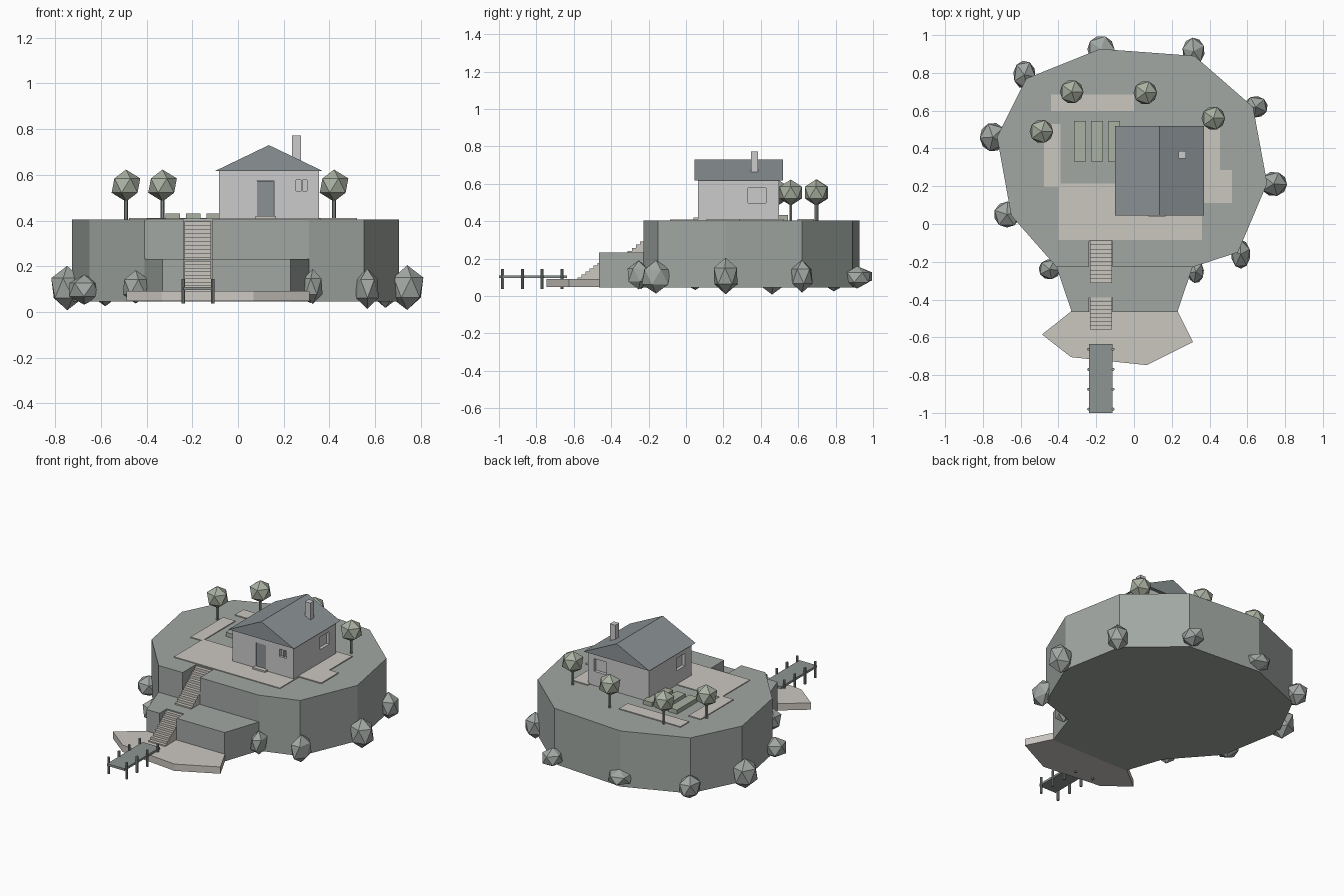
import bpy, bmesh, math
from mathutils import Vector

if "Cube" in bpy.data.objects:
    bpy.data.objects.remove(bpy.data.objects["Cube"])


def material(name, r, g, b):
    m = bpy.data.materials.new(name)
    m.diffuse_color = (r, g, b, 1)
    m.use_nodes = True
    m.node_tree.nodes["Principled BSDF"].inputs["Base Color"].default_value = m.diffuse_color
    return m


STONE = material("stone", 0.36, 0.39, 0.37)
PAVING = material("paving", 0.60, 0.57, 0.53)
SLATE = material("slate", 0.26, 0.29, 0.30)
LEAF = material("leaf", 0.40, 0.44, 0.36)
WALL = material("wall", 0.56, 0.56, 0.54)
WOOD = material("wood", 0.27, 0.30, 0.29)


def make(name, bm, mat=None):
    bmesh.ops.recalc_face_normals(bm, faces=bm.faces)
    me = bpy.data.meshes.new(name)
    bm.to_mesh(me)
    bm.free()
    ob = bpy.data.objects.new(name, me)
    bpy.context.collection.objects.link(ob)
    if mat:
        me.materials.append(mat)
    return ob


def extrude(name, pts, vec, mat=None):
    """Solid made by sweeping a closed polygon along vec."""
    bm = bmesh.new()
    f = bm.faces.new([bm.verts.new(p) for p in pts])
    r = bmesh.ops.extrude_face_region(bm, geom=[f], use_keep_orig=True)
    vs = [v for v in r["geom"] if isinstance(v, bmesh.types.BMVert)]
    bmesh.ops.translate(bm, verts=vs, vec=Vector(vec))
    return make(name, bm, mat)


def slab(name, outline, z0, z1, mat=None):
    return extrude(name, [(x, y, z0) for x, y in outline], (0, 0, z1 - z0), mat)


def box(name, x0, x1, y0, y1, z0, z1, mat=None):
    return slab(name, [(x0, y0), (x1, y0), (x1, y1), (x0, y1)], z0, z1, mat)


def cut(ob, *bounds):
    c = box("cutter", *bounds)
    c.hide_render = True
    m = ob.modifiers.new("cut", 'BOOLEAN')
    m.operation, m.solver, m.object = 'DIFFERENCE', 'EXACT', c
    bpy.context.view_layer.objects.active = ob
    bpy.ops.object.modifier_apply(modifier=m.name)
    bpy.data.objects.remove(c, do_unlink=True)


def post(name, x, y, z0, z1, r, mat, sides=8):
    ring = [(x + r * math.cos(math.tau * i / sides),
             y + r * math.sin(math.tau * i / sides)) for i in range(sides)]
    return slab(name, ring, z0, z1, mat)


def ball(name, loc, size, mat, turn=0.0):
    bm = bmesh.new()
    bmesh.ops.create_icosphere(bm, subdivisions=1, radius=1)
    ob = make(name, bm, mat)
    ob.location, ob.scale, ob.rotation_euler.z = loc, size, 0
    if turn:
        for v in ob.data.vertices:
            c, s = math.cos(turn), math.sin(turn)
            v.co = (v.co.x * c - v.co.y * s, v.co.x * s + v.co.y * c, v.co.z)
    return ob


def stairs(name, y_back, y_front, z_top, z_bottom, z_base, n):
    dy, dz = (y_back - y_front) / n, (z_top - z_bottom) / n
    pts = [(SX0, y_back, z_base)]
    for i in range(n):
        z = z_top - (i + 0.5) * dz
        pts += [(SX0, y_back - i * dy, z), (SX0, y_back - (i + 1) * dy, z)]
    pts.append((SX0, y_front, z_base))
    return extrude(name, pts, (SX1 - SX0, 0, 0), PAVING)


SX0, SX1 = -0.234, -0.117
BASE, TOP, MID, SHORE = 0.045, 0.405, 0.232, 0.092

# Island plateau and lower terrace, notched for the stairs
plateau = slab("plateau", [(-0.18, 0.927), (0.32, 0.89), (0.63, 0.62), (0.705, 0.215),
                           (0.55, -0.15), (0.31, -0.228), (-0.41, -0.228),
                           (-0.65, 0.045), (-0.725, 0.46), (-0.57, 0.77)], BASE, TOP, STONE)
cut(plateau, SX0 - 0.003, SX1 + 0.003, -0.3, -0.09, MID, 0.5)
terrace = slab("terrace", [(-0.41, -0.228), (-0.33, -0.465), (0.23, -0.465), (0.31, -0.228)],
               BASE, MID, STONE)
cut(terrace, SX0 - 0.003, SX1 + 0.003, -0.5, -0.39, SHORE, 0.3)
stairs("upper_stairs", -0.09, -0.312, TOP, MID, MID - 0.01, 10)
stairs("lower_stairs", -0.39, -0.58, MID, SHORE, SHORE - 0.01, 9)

# Beach
slab("beach", [(-0.33, -0.46), (-0.487, -0.585), (-0.333, -0.705), (0.067, -0.747),
               (0.312, -0.625), (0.23, -0.46)], 0.048, SHORE, PAVING)

# Dock with posts
box("dock_deck", -0.238, -0.113, -1.0, -0.635, 0.096, 0.11, WOOD)
for y in (-0.98, -0.875, -0.77, -0.663):
    for x in (-0.24, -0.111):
        post("dock_post", x, y, 0.038, 0.144, 0.008, WOOD)

# Paved yard and paths
for i, (x0, x1, y0, y1) in enumerate([(-0.40, 0.36, -0.085, 0.215), (-0.477, -0.39, 0.195, 0.53),
                                      (-0.44, 0.0, 0.597, 0.685), (0.34, 0.455, 0.11, 0.52),
                                      (0.34, 0.52, 0.11, 0.285)]):
    box("paving", x0, x1, y0, y1, TOP - 0.005, TOP + 0.005 + 0.0004 * i, PAVING)

# Garden beds
for x in (-0.318, -0.228, -0.138):
    box("garden_bed", x, x + 0.064, 0.33, 0.545, TOP - 0.002, 0.432, LEAF)

# House walls with recessed windows and doorway
walls = box("house_walls", -0.083, 0.354, 0.064, 0.497, TOP - 0.002, 0.62, WALL)
cut(walls, 0.083, 0.157, 0.0, 0.078, 0.42, 0.575)
cut(walls, 0.254, 0.302, 0.0, 0.084, 0.529, 0.577)
cut(walls, 0.334, 0.40, 0.332, 0.428, 0.497, 0.578)
cut(walls, -0.1, -0.063, 0.13, 0.215, 0.497, 0.578)
cut(walls, 0.22, 0.31, 0.477, 0.6, 0.497, 0.578)
box("door", 0.084, 0.156, 0.068, 0.08, 0.42, 0.574, SLATE)
box("doorstep", 0.077, 0.166, 0.04, 0.066, TOP, 0.42, PAVING)

# Window bars
box("front_window_bar", 0.275, 0.281, 0.068, 0.085, 0.528, 0.578, WALL)

# Roof and chimney
extrude("roof", [(-0.1, 0.045, 0.617), (0.37, 0.045, 0.617), (0.135, 0.045, 0.73)],
        (0, 0.474, 0), SLATE)
box("chimney", 0.236, 0.275, 0.347, 0.386, 0.64, 0.772, WALL)

# Trees
for x, y in ((-0.49, 0.49), (-0.33, 0.70), (0.06, 0.695), (0.42, 0.56)):
    post("tree_trunk", x, y, TOP - 0.005, 0.52, 0.009, WOOD, 6)
    ball("tree_crown", (x, y, 0.553), (0.07, 0.07, 0.07), LEAF)

# Shore rocks: centre and half-size
ROCKS = [(-0.175, 0.925, 0.105, 0.075, 0.075, 0.05), (0.315, 0.915, 0.10, 0.062, 0.075, 0.06),
         (0.645, 0.62, 0.105, 0.066, 0.06, 0.087), (0.74, 0.212, 0.107, 0.074, 0.068, 0.098),
         (0.565, -0.16, 0.102, 0.053, 0.08, 0.089), (0.327, -0.253, 0.112, 0.045, 0.063, 0.077),
         (-0.447, -0.24, 0.11, 0.06, 0.056, 0.073), (-0.672, 0.05, 0.098, 0.073, 0.072, 0.066),
         (-0.747, 0.46, 0.105, 0.073, 0.08, 0.097), (-0.58, 0.79, 0.10, 0.062, 0.078, 0.075)]
for i, (x, y, z, a, b, c) in enumerate(ROCKS):
    ball("shore_rock", (x, y, z), (a * 1.07, b * 1.07, c), STONE, 0.4 * i)
